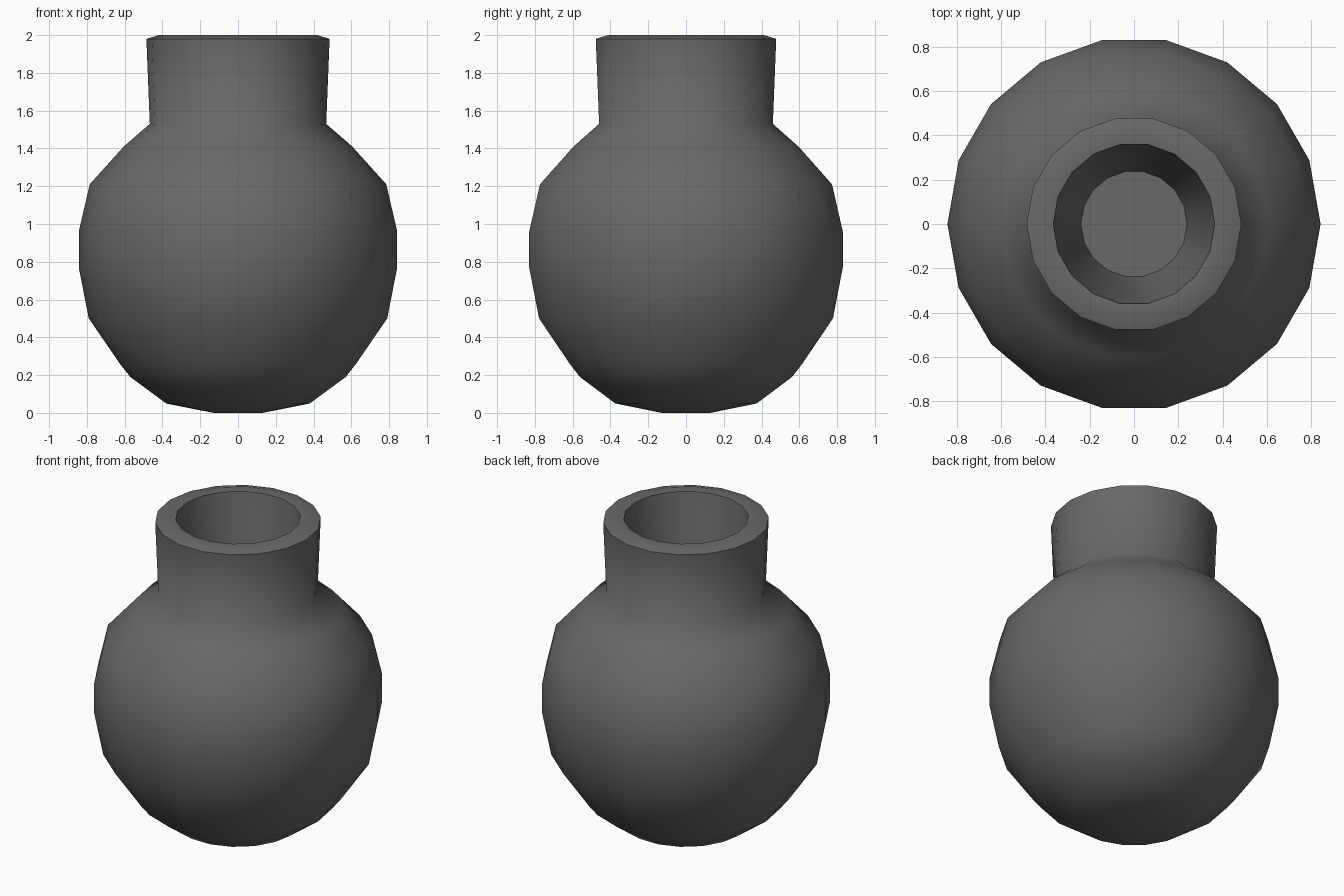
import bpy, bmesh, math

default = bpy.data.objects.get("Cube")
if default:
    bpy.data.objects.remove(default, do_unlink=True)

SIDES = 18

# Single dark clay colour
clay = bpy.data.materials.new("dark grey clay")
clay.use_nodes = True
colour = (0.14, 0.14, 0.14, 1)
clay.diffuse_color = colour
bsdf = clay.node_tree.nodes["Principled BSDF"]
bsdf.inputs["Base Color"].default_value = colour
bsdf.inputs["Roughness"].default_value = 0.8


def lathe(name, profile):
    """Turn a (radius, height) profile round z and cap both ends."""
    bm = bmesh.new()
    rings = []
    for r, z in profile:
        rings.append([bm.verts.new((r * math.cos(i * math.tau / SIDES),
                                    r * math.sin(i * math.tau / SIDES), z))
                      for i in range(SIDES)])
    for low, high in zip(rings, rings[1:]):
        for i in range(SIDES):
            j = (i + 1) % SIDES
            bm.faces.new((low[i], low[j], high[j], high[i]))
    bm.faces.new(rings[0][::-1])
    bm.faces.new(rings[-1])
    bmesh.ops.recalc_face_normals(bm, faces=bm.faces)
    mesh = bpy.data.meshes.new(name)
    bm.to_mesh(mesh)
    bm.free()
    obj = bpy.data.objects.new(name, mesh)
    bpy.context.collection.objects.link(obj)
    mesh.materials.append(clay)
    bpy.ops.object.select_all(action='DESELECT')
    obj.select_set(True)
    bpy.context.view_layer.objects.active = obj
    bpy.ops.object.shade_smooth_by_angle(angle=math.radians(60))
    return obj


# Round belly, from the foot up to the shoulder
belly = [(0.13, 0), (0.38, 0.05), (0.57, 0.19), (0.625, 0.26), (0.79, 0.5),
         (0.843, 0.77), (0.843, 0.96), (0.785, 1.21), (0.605, 1.41)]
# Slightly flared neck and its thick rim
neck = [(0.467, 1.53), (0.485, 1.98), (0.42, 2.0), (0.365, 1.995)]
# Tapered hollow and its flat floor
hollow = [(0.295, 1.53), (0.24, 1.25)]

lathe("vase", belly + neck + hollow)
